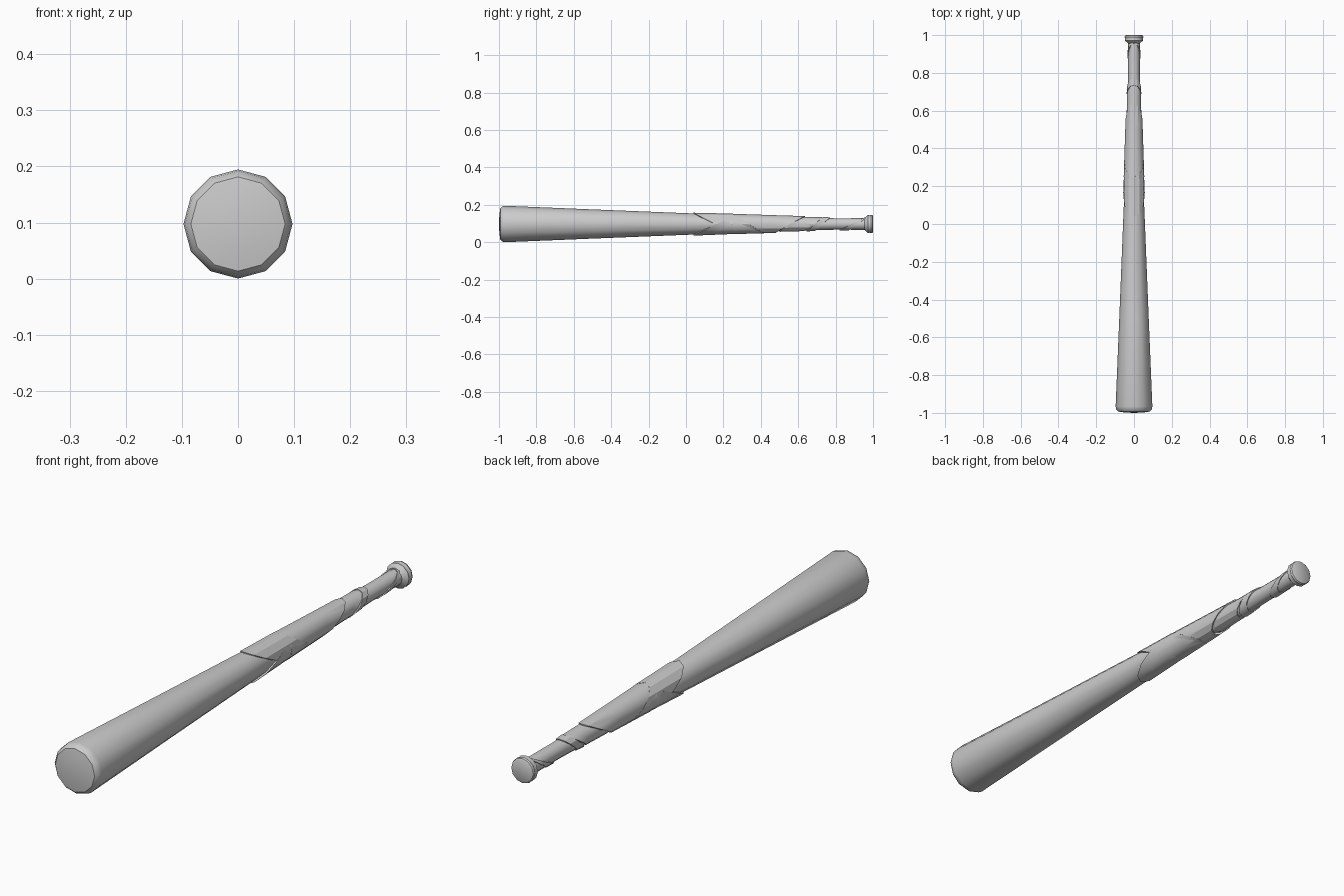
import bpy, bmesh, math

if "Cube" in bpy.data.objects:
    bpy.data.objects.remove(bpy.data.objects["Cube"])

SIDES = 12
CZ = 0.0975
# bat profile: (y, radius)
PROFILE = [(-1.0, 0.0), (-0.998, 0.05), (-0.993, 0.084), (-0.982, 0.094), (-0.965, 0.0972),
           (-0.5, 0.078), (0.0, 0.058), (0.25, 0.0475), (0.6, 0.035), (0.8, 0.0305), (0.968, 0.031)]
KNOB = [(0.955, 0.031), (0.966, 0.042), (0.972, 0.049), (0.982, 0.0465), (0.99, 0.0495),
        (0.997, 0.047), (1.0, 0.042), (1.0, 0.0)]


def radius(y):
    pts = PROFILE[4:]
    for (a, ra), (b, rb) in zip(pts, pts[1:]):
        if y <= b:
            return ra + (rb - ra) * (y - a) / (b - a)
    return pts[-1][1]


def finish(name, bm, angle=35):
    bmesh.ops.remove_doubles(bm, verts=bm.verts, dist=1e-6)
    bmesh.ops.recalc_face_normals(bm, faces=bm.faces)
    me = bpy.data.meshes.new(name)
    bm.to_mesh(me)
    bm.free()
    ob = bpy.data.objects.new(name, me)
    bpy.context.collection.objects.link(ob)
    bpy.ops.object.select_all(action='DESELECT')
    ob.select_set(True)
    bpy.context.view_layer.objects.active = ob
    bpy.ops.object.shade_smooth_by_angle(angle=math.radians(angle))


def skin(bm, rings, closed=False):
    pairs = list(zip(rings, rings[1:] + rings[:1])) if closed else list(zip(rings, rings[1:]))
    for a, b in pairs:
        for i in range(len(a)):
            j = (i + 1) % len(a)
            bm.faces.new((a[i], a[j], b[j], b[i]))


def lathe(name, profile):
    bm = bmesh.new()
    rings = []
    for y, r in profile:
        rings.append([bm.verts.new((max(r, 1e-7) * math.sin(2 * math.pi * i / SIDES), y,
                                    CZ + max(r, 1e-7) * math.cos(2 * math.pi * i / SIDES)))
                      for i in range(SIDES)])
    skin(bm, rings)
    bmesh.ops.remove_doubles(bm, verts=bm.verts, dist=1e-6)
    finish(name, bm)


def wrap(name, start, end, lift, lift_end=0.003):
    """Slanted cloth band; start and end give the y of each rim at (bottom, top)."""
    bm = bmesh.new()
    rings = []
    for t, inner in [(0, True), (0, False), (0.33, False), (0.67, False), (1, False), (1, True)]:
        ring = []
        for i in range(SIDES):
            a = 2 * math.pi * i / SIDES
            f = 0.5 + 0.5 * math.cos(a)
            y0 = start[0] + (start[1] - start[0]) * f
            y1 = end[0] + (end[1] - end[0]) * f
            y = y0 + (y1 - y0) * t
            r = radius(y) + (-0.004 if inner else lift + (lift_end - lift) * t)
            ring.append(bm.verts.new((r * math.sin(a), y, CZ + r * math.cos(a))))
        rings.append(ring)
    skin(bm, rings, closed=True)
    finish(name, bm, 30)


# wooden body and end knob
lathe("bat_body", PROFILE)
lathe("knob", KNOB)

# crossing cloth wraps around the grip
wrap("wrap_lower", (0.04, 0.29), (0.30, 0.52), 0.006, 0.006)
wrap("wrap_cross", (0.27, 0.04), (0.42, 0.25), 0.004, 0.008)
wrap("wrap_middle", (0.26, 0.24), (0.48, 0.635), 0.007, 0.008)
wrap("wrap_upper", (0.50, 0.60), (0.63, 0.735), 0.003, 0.004)
wrap("wrap_thin", (0.645, 0.735), (0.69, 0.77), 0.006, 0.004)
wrap("wrap_grip", (0.82, 0.955), (0.87, 0.965), 0.004, 0.003)
